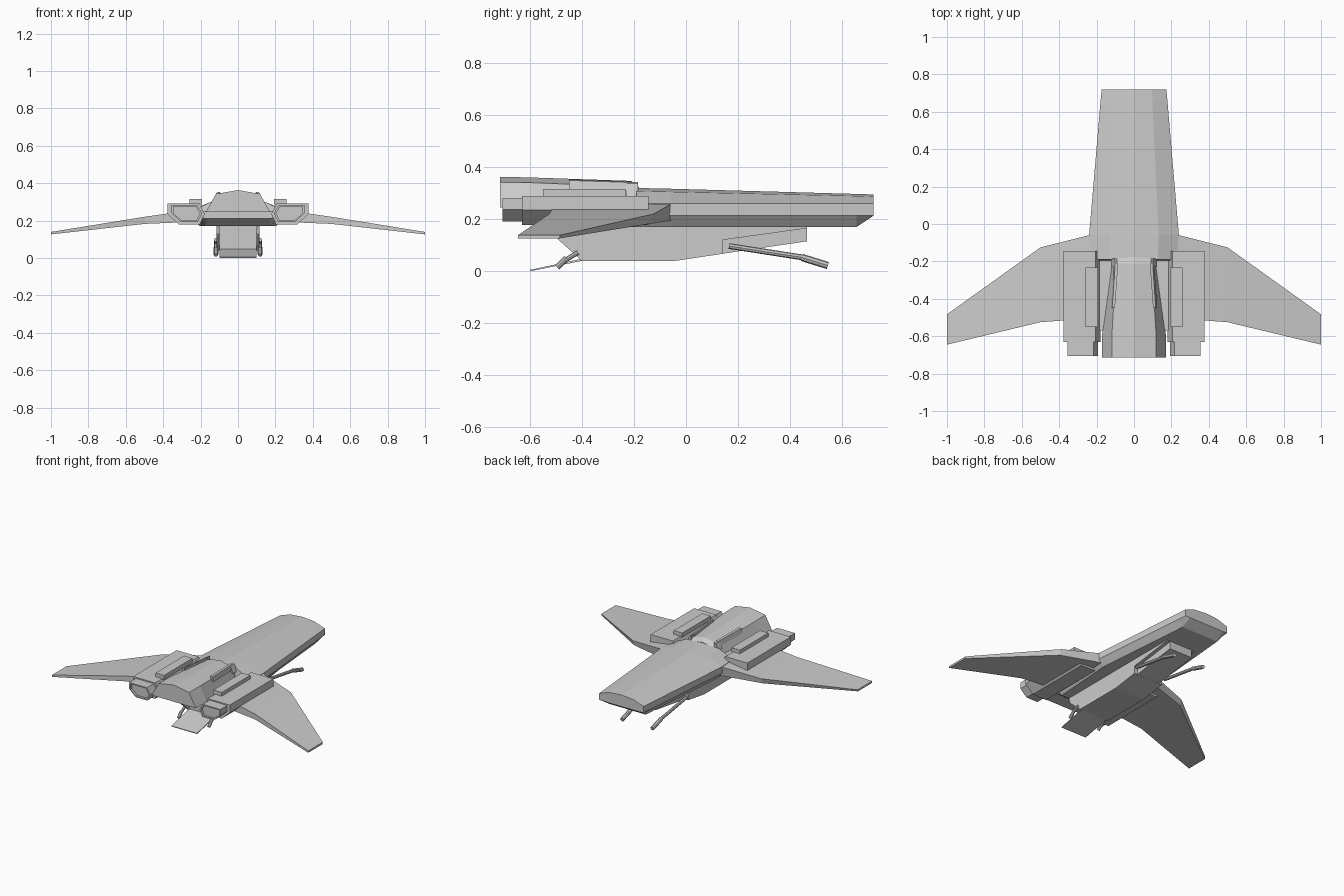
import bpy, bmesh
from mathutils import Vector

if "Cube" in bpy.data.objects:
    bpy.data.objects.remove(bpy.data.objects["Cube"])


def loft(name, rings, mirror=False):
    """Skin closed rings of (x, y, z) points and cap both ends."""
    bm = bmesh.new()
    vs = [[bm.verts.new(p) for p in r] for r in rings]
    n = len(rings[0])
    for a, b in zip(vs, vs[1:]):
        for i in range(n):
            j = (i + 1) % n
            bm.faces.new((a[i], a[j], b[j], b[i]))
    bm.faces.new(vs[0])
    bm.faces.new(vs[-1][::-1])
    bmesh.ops.recalc_face_normals(bm, faces=bm.faces)
    me = bpy.data.meshes.new(name)
    bm.to_mesh(me)
    bm.free()
    ob = bpy.data.objects.new(name, me)
    bpy.context.collection.objects.link(ob)
    if mirror:
        ob.modifiers.new("mirror", 'MIRROR').use_mirror_merge = False
    return ob


def sym(half, y):
    """Full section from a half section running from top centre to bottom centre."""
    return [(x, y, z) for x, z in half] + [(-x, y, z) for x, z in half[-2:0:-1]]


def side(name, prof, x0, x1, mirror=False):
    """Extrude a (y, z) profile across x."""
    return loft(name, [[(x, y, z) for y, z in prof] for x in (x0, x1)], mirror)


def along(name, prof, y0, y1, mirror=True):
    """Extrude an (x, z) profile along y."""
    return loft(name, [[(x, y, z) for x, z in prof] for y in (y0, y1)], mirror)


def strut(name, a, b, r):
    a, b = Vector(a), Vector(b)
    d = b - a
    bpy.ops.mesh.primitive_cylinder_add(vertices=8, radius=r, depth=d.length,
                                        location=(a + b) / 2,
                                        rotation=d.to_track_quat('Z', 'Y').to_euler())
    ob = bpy.context.object
    ob.name = name
    bpy.ops.object.transform_apply(location=True, rotation=True, scale=True)
    ob.modifiers.new("mirror", 'MIRROR').use_mirror_merge = False


# Main hull: faceted roof, upright sides, chamfered underside
hull = []
for y, w, top, shoulder, bottom in [(0.72, 0.173, 0.295, 0.287, 0.213),
                                    (0.655, 0.179, 0.297, 0.289, 0.17),
                                    (-0.06, 0.24, 0.317, 0.305, 0.17),
                                    (-0.19, 0.23, 0.32, 0.308, 0.17),
                                    (-0.195, 0.23, 0.252, 0.251, 0.17),
                                    (-0.51, 0.21, 0.252, 0.251, 0.17),
                                    (-0.57, 0.2, 0.252, 0.251, 0.21)]:
    edge = 0.26 if y > -0.193 else 0.25
    hull.append(sym([(0, top), (0.55 * w, shoulder), (w, edge), (w, 0.215),
                     (w - 0.035, bottom), (0, bottom)], y))
loft("hull", hull)

# Raised cabin with sloping sides
cabin = []
for y, top, w, shoulder, wb in [(-0.715, 0.363, 0.118, 0.342, 0.172),
                                (-0.59, 0.36, 0.118, 0.34, 0.17),
                                (-0.21, 0.347, 0.095, 0.325, 0.118),
                                (-0.18, 0.323, 0.092, 0.308, 0.112)]:
    cabin.append(sym([(0, top), (w, shoulder), (wb, 0.245), (0, 0.245)], y))
loft("cabin", cabin)

# Roof trim strips and rear cabin brackets
loft("roof_trim", [[(x0, y, z + 0.018), (x1, y, z + 0.014), (x1 + 0.008, y, z - 0.02),
                    (x0, y, z - 0.02)]
                   for x0, x1, y, z in [(0.102, 0.116, -0.45, 0.335),
                                        (0.085, 0.1, -0.21, 0.327)]], True)
along("cabin_bracket", [(0.09, 0.343), (0.102, 0.338), (0.122, 0.29), (0.09, 0.29)],
      -0.23, -0.185)

# Wings: three stations, leading face undercut
wing = []
for x, lead, trail, top, bottom, cut in [(0.2, -0.05, -0.5, 0.26, 0.195, 0.0),
                                         (0.24, -0.06, -0.505, 0.257, 0.193, 0.005),
                                         (0.5, -0.125, -0.525, 0.22, 0.182, 0.015),
                                         (1.0, -0.483, -0.645, 0.139, 0.126, 0.005)]:
    wing.append([(x, lead, top), (x, trail, top), (x, trail, bottom), (x, lead - cut, bottom)])
loft("wing", wing, True)

# Engine nacelles, nozzles and top rails
nacelle = [(0.205, 0.29), (0.377, 0.29), (0.377, 0.235), (0.315, 0.178), (0.205, 0.178),
           (0.178, 0.235)]
nozzle = [(0.217, 0.282), (0.356, 0.282), (0.356, 0.238), (0.305, 0.192), (0.215, 0.192),
          (0.192, 0.238)]
along("nacelle", nacelle, -0.63, -0.145)
# Nozzle is a hollow-faced plug: outer shell steps in to a shallow recess
cx, cz = 0.277, 0.238
inner = [(cx + (x - cx) * 0.86, cz + (z - cz) * 0.82) for x, z in nozzle]
loft("nozzle", [[(x, y, z) for x, z in p] for p, y in
                [(nozzle, -0.6), (nozzle, -0.705), (inner, -0.705), (inner, -0.69)]], True)
along("nacelle_rail", [(0.192, 0.316), (0.258, 0.316), (0.258, 0.285), (0.192, 0.285)],
      -0.55, -0.232)

# Belly keel, narrower at the rear to leave open gear wells
side("keel", [(-0.4, 0.172), (-0.4, 0.04), (-0.04, 0.04), (0.14, 0.067), (0.14, 0.12),
              (0.465, 0.165), (0.465, 0.172)], -0.115, 0.115)
side("keel_core", [(0.13, 0.172), (0.13, 0.066), (0.465, 0.115), (0.465, 0.172)],
     -0.09, 0.09)
side("entry_cheek", [(-0.51, 0.172), (-0.5, 0.13), (-0.4, 0.04), (-0.4, 0.172)],
     0.1, 0.115, True)

# Boarding ramp
side("boarding_ramp", [(-0.4, 0.048), (-0.4, 0.04), (-0.6, 0.0), (-0.6, 0.005)], -0.1, 0.1)

# Landing gear
strut("rear_leg", (0.118, 0.165, 0.097), (0.118, 0.455, 0.052), 0.011)
strut("rear_foot", (0.118, 0.445, 0.053), (0.118, 0.545, 0.022), 0.014)
strut("front_leg", (0.118, -0.415, 0.072), (0.118, -0.48, 0.033), 0.009)
strut("front_foot", (0.118, -0.46, 0.05), (0.118, -0.495, 0.015), 0.011)
